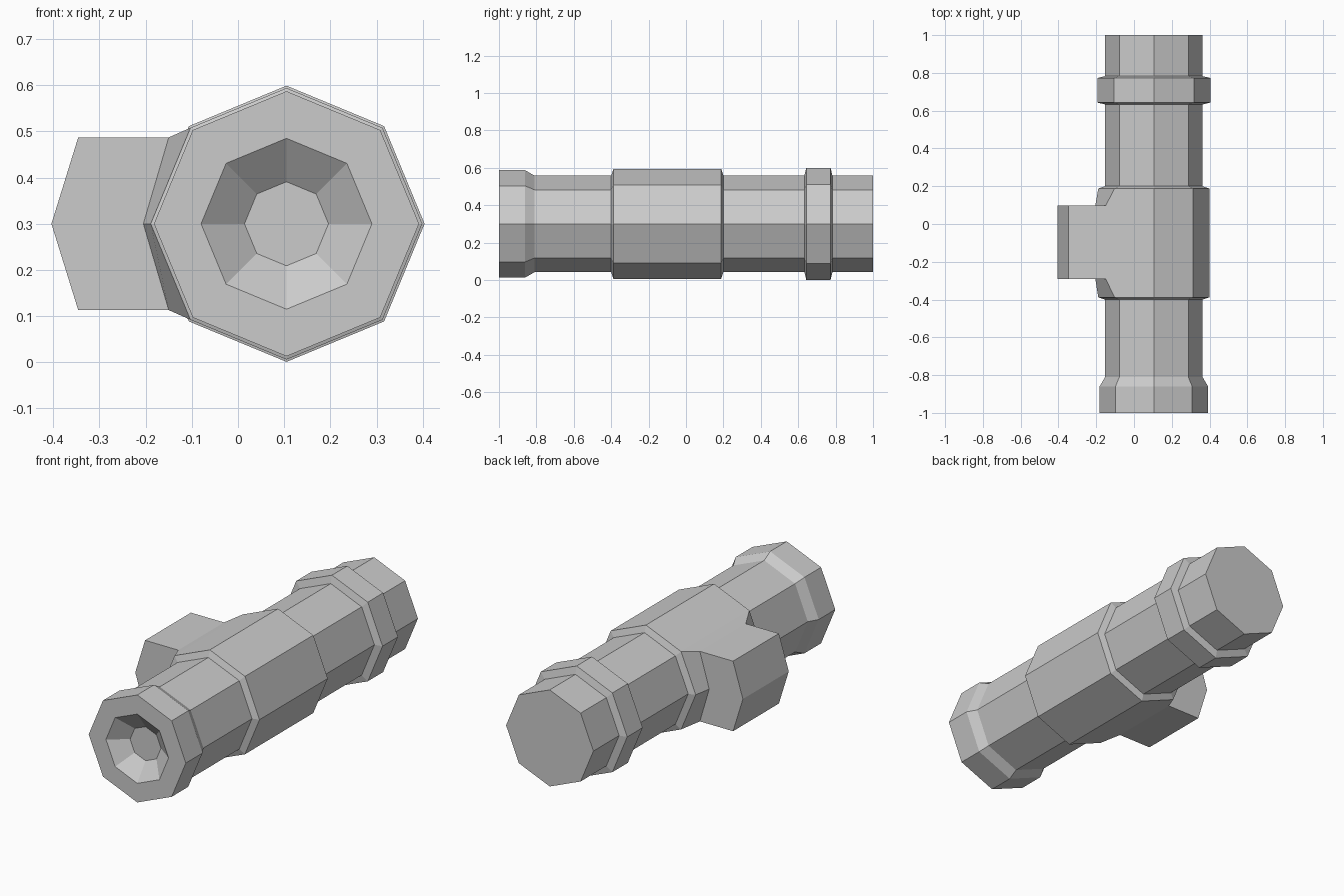
import bpy, bmesh
from math import cos, sin, pi

cube = bpy.data.objects.get("Cube")
if cube:
    bpy.data.objects.remove(cube, do_unlink=True)

AXIS_X, AXIS_Z, SIDES = 0.105, 0.30, 8
PIPE, SLEEVE, COLLAR, MOUTH = 0.258, 0.294, 0.299, 0.287

grey = bpy.data.materials.new("plain grey")
colour = (0.6, 0.6, 0.6, 1)
grey.diffuse_color = colour
grey.use_nodes = True
grey.node_tree.nodes["Principled BSDF"].inputs["Base Color"].default_value = colour


def finish(name, bm):
    bmesh.ops.remove_doubles(bm, verts=bm.verts, dist=0.0005)
    mesh = bpy.data.meshes.new(name)
    bm.to_mesh(mesh)
    bm.free()
    mesh.materials.append(grey)
    obj = bpy.data.objects.new(name, mesh)
    bpy.context.collection.objects.link(obj)


def lathe(profile, cap_front=False, cap_back=False):
    """Eight-sided tube along y from (y, radius) pairs, ordered along the outside."""
    bm = bmesh.new()
    rings = []
    for y, r in profile:
        angles = [2 * pi * i / SIDES for i in range(SIDES)]
        rings.append([bm.verts.new((AXIS_X + r * cos(a), y, AXIS_Z + r * sin(a)))
                      for a in angles])
    bridge(bm, rings)
    if cap_front:
        bm.faces.new(rings[0])
    if cap_back:
        bm.faces.new(rings[-1][::-1])
    return bm


def bridge(bm, rings):
    for a, b in zip(rings, rings[1:]):
        n = len(a)
        for i in range(n):
            j = (i + 1) % n
            bm.faces.new((a[i], b[i], b[j], a[j]))


# Front pipe with recessed socket and flared mouth
finish("front_pipe", lathe([(-0.93, 0.091), (-1, 0.185), (-1, MOUTH), (-0.86, MOUTH),
                            (-0.81, PIPE), (-0.40, PIPE)], cap_front=True))

# Middle and rear pipes, the rear one closed
finish("middle_pipe", lathe([(0.20, PIPE), (0.633, PIPE)]))
finish("rear_pipe", lathe([(0.783, PIPE), (1, PIPE)], cap_back=True))

# Raised collar
finish("collar", lathe([(0.633, PIPE), (0.643, COLLAR), (0.773, COLLAR), (0.783, PIPE)]))

# Central sleeve, opened on its right side where the branch joins
Y0, Y1 = -0.388, 0.188
sleeve = lathe([(-0.40, PIPE), (Y0, SLEEVE), (Y1, SLEEVE), (0.20, PIPE)])
opening = [f for f in sleeve.faces
           if f.calc_center_median().x < -0.1 and f.calc_area() > 0.05]
bmesh.ops.delete(sleeve, geom=opening, context="FACES_ONLY")

# Side branch: flared root, straight block, wedge-shaped end
corner = SLEEVE * cos(pi / 4)
stations = [(AXIS_X - corner, AXIS_X - SLEEVE, corner, Y0, Y1),
            (-0.15, -0.205, 0.187, -0.29, 0.097),
            (-0.346, -0.404, 0.187, -0.29, 0.097)]
rings = []
for x_edge, x_mid, half, y0, y1 in stations:
    outline = [(x_edge, half), (x_mid, 0), (x_edge, -half)]
    points = [(x, y0, z) for x, z in outline] + [(x, y1, z) for x, z in outline[::-1]]
    rings.append([sleeve.verts.new((x, y, AXIS_Z + z)) for x, y, z in points])
bridge(sleeve, rings)
end = rings[-1]
sleeve.faces.new((end[0], end[5], end[4], end[1]))
sleeve.faces.new((end[1], end[4], end[3], end[2]))
bmesh.ops.remove_doubles(sleeve, verts=sleeve.verts, dist=0.0005)
bmesh.ops.recalc_face_normals(sleeve, faces=sleeve.faces)
# Face the open shell outward, judged by the branch end
tip = min(sleeve.faces, key=lambda f: f.calc_center_median().x)
if tip.normal.x > 0:
    bmesh.ops.reverse_faces(sleeve, faces=sleeve.faces)
finish("sleeve_with_branch", sleeve)
